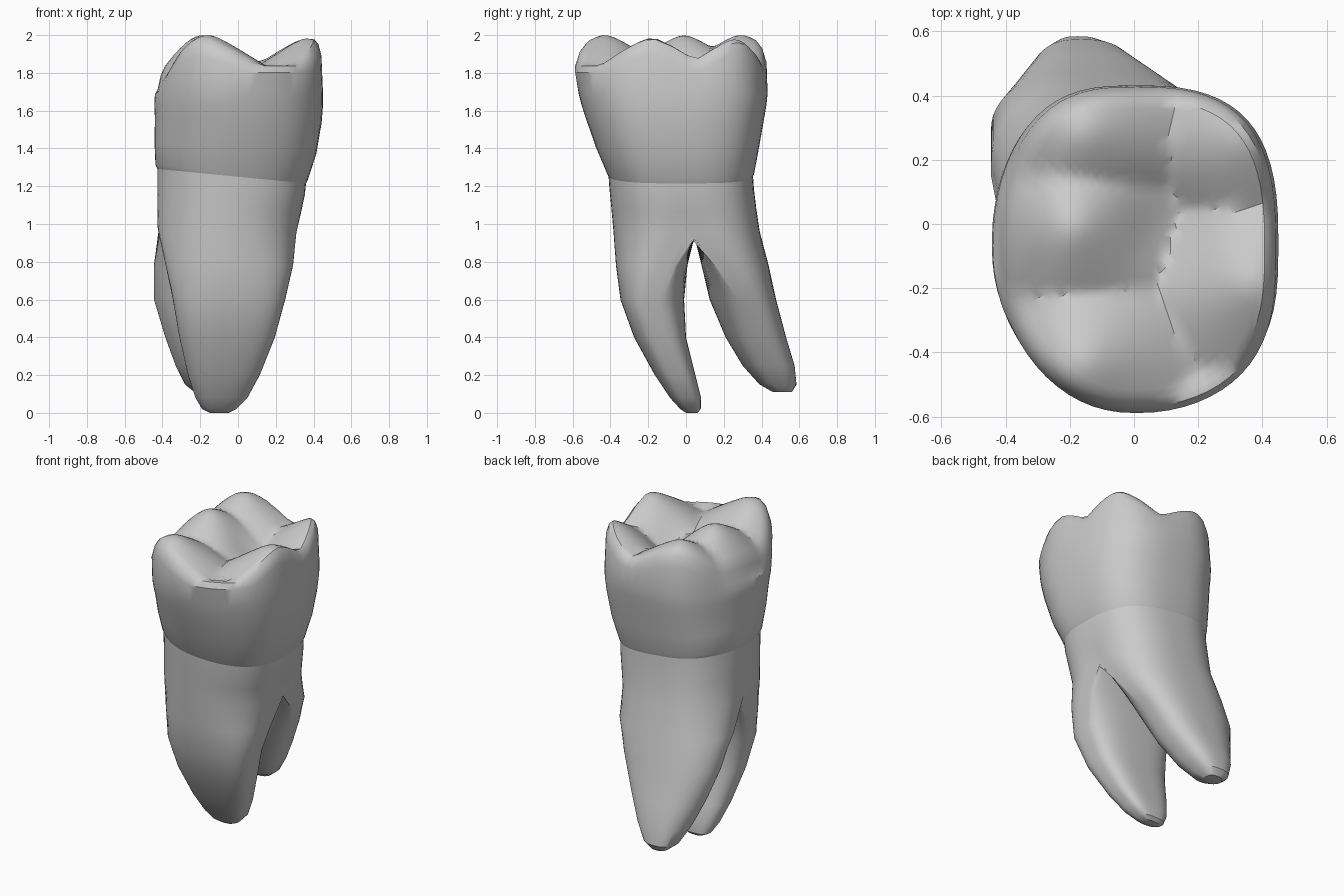
import bpy, bmesh
from math import sin, cos, pi, exp, hypot, copysign

if "Cube" in bpy.data.objects:
    bpy.data.objects.remove(bpy.data.objects["Cube"])

N = 64          # points round every ring
HALF = N // 2

enamel = bpy.data.materials.new("warm grey enamel")
enamel.use_nodes = True
colour = (0.6, 0.59, 0.59, 1)
enamel.diffuse_color = colour
enamel.node_tree.nodes["Principled BSDF"].inputs["Base Color"].default_value = colour


def ring(z, x0, x1, y0, y1, tilt=0, groove=0, square=2.45):
    """Rounded box outline, rounder at the front left, with optional side grooves."""
    pts = []
    for i in range(N):
        a = 2 * pi * i / N
        c, s = cos(a), sin(a)
        n = square + 0.3 * c + 0.25 * s
        x = (x0 + x1) / 2 + (x1 - x0) / 2 * copysign(abs(c) ** (2 / n), c)
        y = (y0 + y1) / 2 + (y1 - y0) / 2 * copysign(abs(s) ** (2 / n), s)
        x *= 1 - groove * exp(-((y - 0.02) / 0.09) ** 2)
        pts.append((x, y, z - 0.13 * tilt * x))
    return pts


def add(bm, pts):
    return [bm.verts.new(p) for p in pts]


def bridge(bm, a, b):
    for i in range(N):
        j = (i + 1) % N
        bm.faces.new((a[i], a[j], b[j], b[i]))


def fan(bm, loop, tip):
    v = bm.verts.new(tip)
    for i in range(N):
        bm.faces.new((loop[i], loop[(i + 1) % N], v))


def finish(bm, name):
    bmesh.ops.recalc_face_normals(bm, faces=bm.faces)
    mesh = bpy.data.meshes.new(name)
    bm.to_mesh(mesh)
    bm.free()
    ob = bpy.data.objects.new(name, mesh)
    bpy.context.collection.objects.link(ob)
    mesh.materials.append(enamel)
    bpy.ops.object.select_all(action="DESELECT")
    ob.select_set(True)
    bpy.context.view_layer.objects.active = ob
    bpy.ops.object.shade_smooth_by_angle(angle=0.6)


# Chewing surface: five cusps (x, y, height) rising from a basin with a central pit
cusps = [(-0.16, -0.43, 2.0), (-0.19, -0.01, 2.0), (-0.16, 0.29, 2.0),
         (0.36, 0.27, 1.98), (0.37, -0.18, 1.985)]


def chew_height(x, y, s):
    peak = max(h + 0.035 - 0.63 * hypot(x - cx, y - cy, 0.055) for cx, cy, h in cusps)
    basin = 1.76 + 0.12 * s ** 4
    outer_slope = 2 * max(0, -0.2 - x) ** 2
    pit = 0.06 * exp(-(hypot(x - 0.1, y) / 0.16) ** 2)
    return max(peak, basin) - outer_slope - pit


# Crown: walls from the neck up, then rings closing in over the top
neck = ring(1.25, -0.427, 0.36, -0.41, 0.355, 0.75)
bm = bmesh.new()
last = add(bm, neck)
for row in [(1.27, -0.437, 0.37, -0.42, 0.362, 0.75),
            (1.40, -0.442, 0.415, -0.475, 0.386, 0.5),
            (1.55, -0.44, 0.443, -0.527, 0.412, 0.2),
            (1.63, -0.443, 0.45, -0.553, 0.426),
            (1.69, -0.44, 0.45, -0.568, 0.432)]:
    loop = add(bm, ring(*row))
    bridge(bm, last, loop)
    last = loop
rim = ring(0, -0.435, 0.449, -0.597, 0.435)
mx, my = 0.03, -0.06
steps = [0.985, 0.95] + [0.9 - 0.05 * k for k in range(18)]
for s in steps:
    drop = {0.985: 0.07, 0.95: 0.02}.get(s, 0)
    pts = []
    for x, y, _ in rim:
        px, py = mx + (x - mx) * s, my + (y - my) * s
        pts.append((px, py, chew_height(px, py, s) - drop))
    loop = add(bm, pts)
    bridge(bm, last, loop)
    last = loop
fan(bm, last, (mx, my, chew_height(mx, my, 0)))
finish(bm, "crown")

# Root trunk: from the neck down to the fork
bm = bmesh.new()
last = add(bm, neck)
for row in [(1.18, -0.428, 0.355, -0.405, 0.36, 0.6, 0.005),
            (1.08, -0.433, 0.338, -0.395, 0.372, 0.35, 0.02),
            (0.96, -0.438, 0.316, -0.384, 0.39, 0.2, 0.05)]:
    loop = add(bm, ring(*row))
    bridge(bm, last, loop)
    last = loop

# Saddle across the fork joins the two halves of the trunk
right, left = last[0].co, last[HALF].co
saddle = []
for i in range(1, HALF):
    t = (1 - cos(pi * i / HALF)) / 2
    p = right.lerp(left, t)
    saddle.append(bm.verts.new((p.x, 0.045, p.z - 0.03)))

front_rows = [(0.78, -0.345, 0.275, -0.357, -0.03),
              (0.60, -0.345, 0.25, -0.347, -0.01),
              (0.40, -0.31, 0.195, -0.275, 0.0),
              (0.20, -0.265, 0.115, -0.165, 0.05),
              (0.08, -0.225, 0.05, -0.085, 0.08),
              (0.02, -0.19, -0.01, -0.03, 0.078),
              (0.0, -0.15, -0.05, 0.0, 0.06)]
back_rows = [(0.78, -0.475, 0.25, 0.12, 0.485),
             (0.60, -0.445, 0.19, 0.125, 0.477),
             (0.40, -0.385, 0.09, 0.21, 0.53),
             (0.25, -0.33, 0.0, 0.30, 0.575),
             (0.15, -0.28, -0.07, 0.39, 0.585),
             (0.11, -0.23, -0.12, 0.46, 0.56)]
front_top = [last[0]] + saddle + last[HALF:]
back_top = last[:HALF + 1] + saddle[::-1]
for top, rows, square in ((front_top, front_rows, 2.7), (back_top, back_rows, 2.3)):
    loop = top
    for row in rows:
        pts = ring(*row, square=square)
        if row is rows[0]:      # ease from the trunk half into the root outline
            pts = [((v.co.x + p[0]) / 2, (v.co.y + p[1]) / 2, p[2])
                   for v, p in zip(top, pts)]
        lower = add(bm, pts)
        bridge(bm, loop, lower)
        loop = lower
    z, x0, x1, y0, y1 = rows[-1]
    fan(bm, loop, ((x0 + x1) / 2, (y0 + y1) / 2, z))
finish(bm, "roots")
